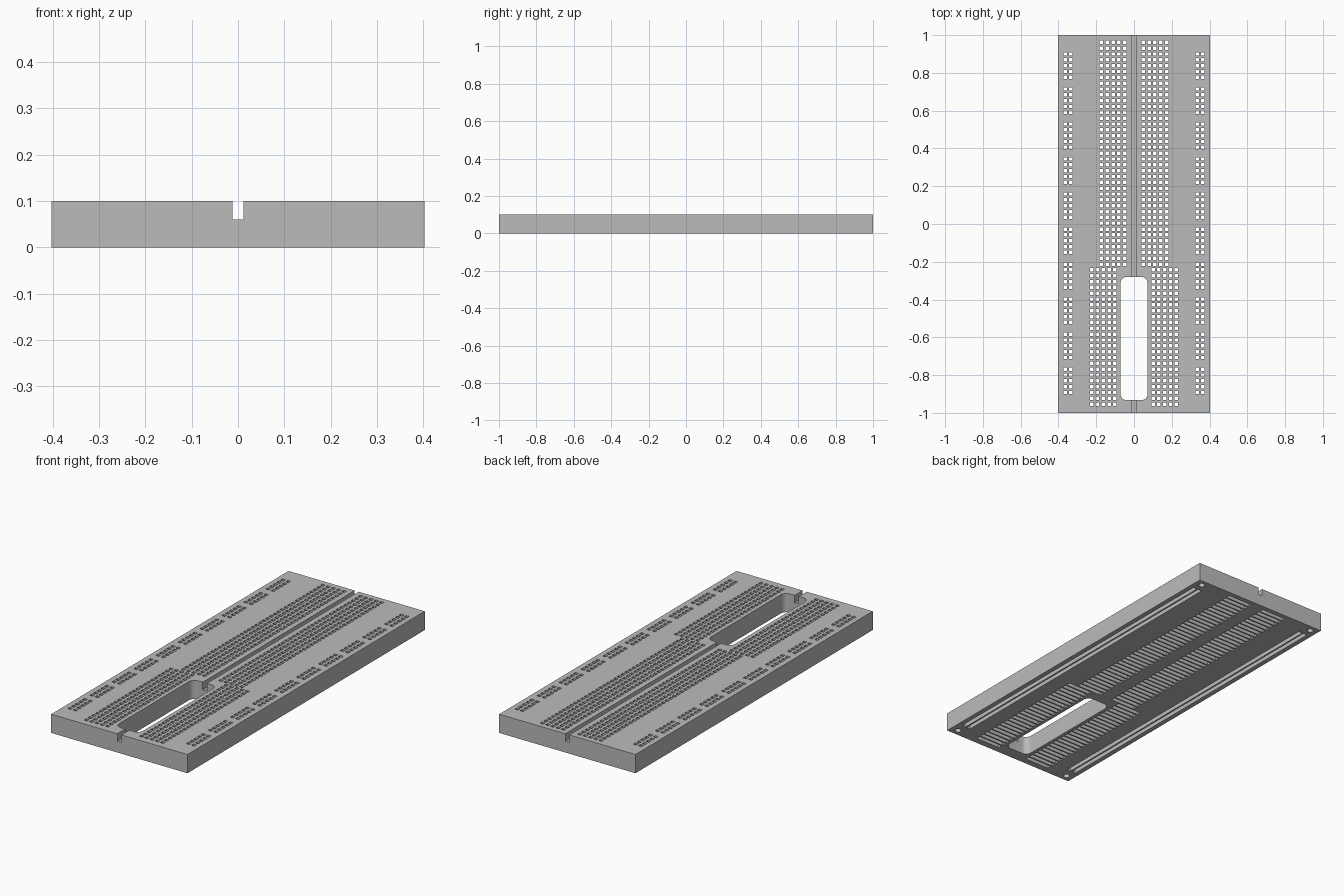
import bpy, bmesh, math
from mathutils import Matrix, Vector

if "Cube" in bpy.data.objects:
    bpy.data.objects.remove(bpy.data.objects["Cube"])

HALF_W, HALF_L, HEIGHT = 0.402, 1.0, 0.1
PITCH = 0.0309            # hole spacing
HOLE, SLOT = 0.018, 0.022  # hole side, underside slot width
ROOF = 0.08               # top of the underside contact slots


def box(bm, x0, x1, y0, y1, z0, z1):
    m = Matrix.Translation(((x0 + x1) / 2, (y0 + y1) / 2, (z0 + z1) / 2))
    m = m @ Matrix.Diagonal((x1 - x0, y1 - y0, z1 - z0, 1))
    bmesh.ops.create_cube(bm, size=1, matrix=m)


def finish(bm, name):
    me = bpy.data.meshes.new(name)
    bm.to_mesh(me)
    bm.free()
    ob = bpy.data.objects.new(name, me)
    bpy.context.collection.objects.link(ob)
    return ob


def cut(target, bm, name):
    cutter = finish(bm, name)
    cutter.hide_render = True
    mod = target.modifiers.new(name, 'BOOLEAN')
    mod.operation = 'DIFFERENCE'
    mod.solver = 'MANIFOLD'
    mod.object = cutter
    bpy.context.view_layer.objects.active = target
    bpy.ops.object.modifier_apply(modifier=name)
    bpy.data.objects.remove(cutter)


# Board body
bm = bmesh.new()
box(bm, -HALF_W, HALF_W, -HALF_L, HALF_L, 0, HEIGHT)
board = finish(bm, "breadboard_body")
grey = bpy.data.materials.new("light grey plastic")
grey.diffuse_color = (0.5, 0.5, 0.5, 1)
grey.use_nodes = True
grey.node_tree.nodes["Principled BSDF"].inputs["Base Color"].default_value = grey.diffuse_color
board.data.materials.append(grey)

# Hole layout: 63 terminal rows (the front 24 spread apart) and grouped rails
rows = [(0.962 - PITCH * i, 0.049 if i < 39 else 0.101) for i in range(63)]
rail_rows = [0.962 - PITCH * i for i in range(2, 61) if (i - 2) % 6 < 5]
rail_cols = (0.334, 0.365)

# Contact slots and rail channels opened from underneath
bm = bmesh.new()
for s in (-1, 1):
    for y, x in rows:
        a, b = sorted((s * (x - 0.012), s * (x + 4 * PITCH + 0.012)))
        box(bm, a, b, y - SLOT / 2, y + SLOT / 2, -0.01, ROOF)
    for x in rail_cols:
        box(bm, s * x - SLOT / 2, s * x + SLOT / 2, -0.915, 0.92, -0.01, ROOF)
cut(board, bm, "contact_slots")

# Square pin holes through the top
bm = bmesh.new()
h = HOLE / 2
for s in (-1, 1):
    spots = [(x + k * PITCH, y) for y, x in rows for k in range(5)]
    spots += [(x, y) for y in rail_rows for x in rail_cols]
    for x, y in spots:
        box(bm, s * x - h, s * x + h, y - h, y + h, ROOF - 0.02, HEIGHT + 0.01)
cut(board, bm, "pin_holes")

# Centre groove
bm = bmesh.new()
box(bm, -0.012, 0.012, -1.1, 1.1, 0.06, HEIGHT + 0.01)
cut(board, bm, "centre_groove")

# Rounded opening through the board
bm = bmesh.new()
r, steps = 0.032, 8
ring = []
for q, (sx, sy) in enumerate(((1, 1), (-1, 1), (-1, -1), (1, -1))):
    cx, cy = sx * (0.071 - r), -0.6065 + sy * (0.3265 - r)
    for i in range(steps + 1):
        a = math.pi / 2 * (q + i / steps)
        ring.append(bm.verts.new((cx + r * math.cos(a), cy + r * math.sin(a), -0.01)))
base = bm.faces.new(ring)
top = bmesh.ops.extrude_face_region(bm, geom=[base])["geom"]
bmesh.ops.translate(bm, vec=Vector((0, 0, HEIGHT + 0.02)),
                    verts=[v for v in top if isinstance(v, bmesh.types.BMVert)])
bmesh.ops.recalc_face_normals(bm, faces=bm.faces)
cut(board, bm, "rounded_opening")

# Blind round holes in the underside corners
bm = bmesh.new()
for x in (-0.36, 0.36):
    for y in (-0.965, 0.965):
        bmesh.ops.create_cone(bm, cap_ends=True, segments=24, radius1=0.016, radius2=0.016,
                              depth=0.08, matrix=Matrix.Translation((x, y, 0.03)))
cut(board, bm, "corner_holes")

bpy.ops.object.select_all(action='DESELECT')
board.select_set(True)
bpy.context.view_layer.objects.active = board
bpy.ops.object.shade_smooth_by_angle(angle=math.radians(30))
